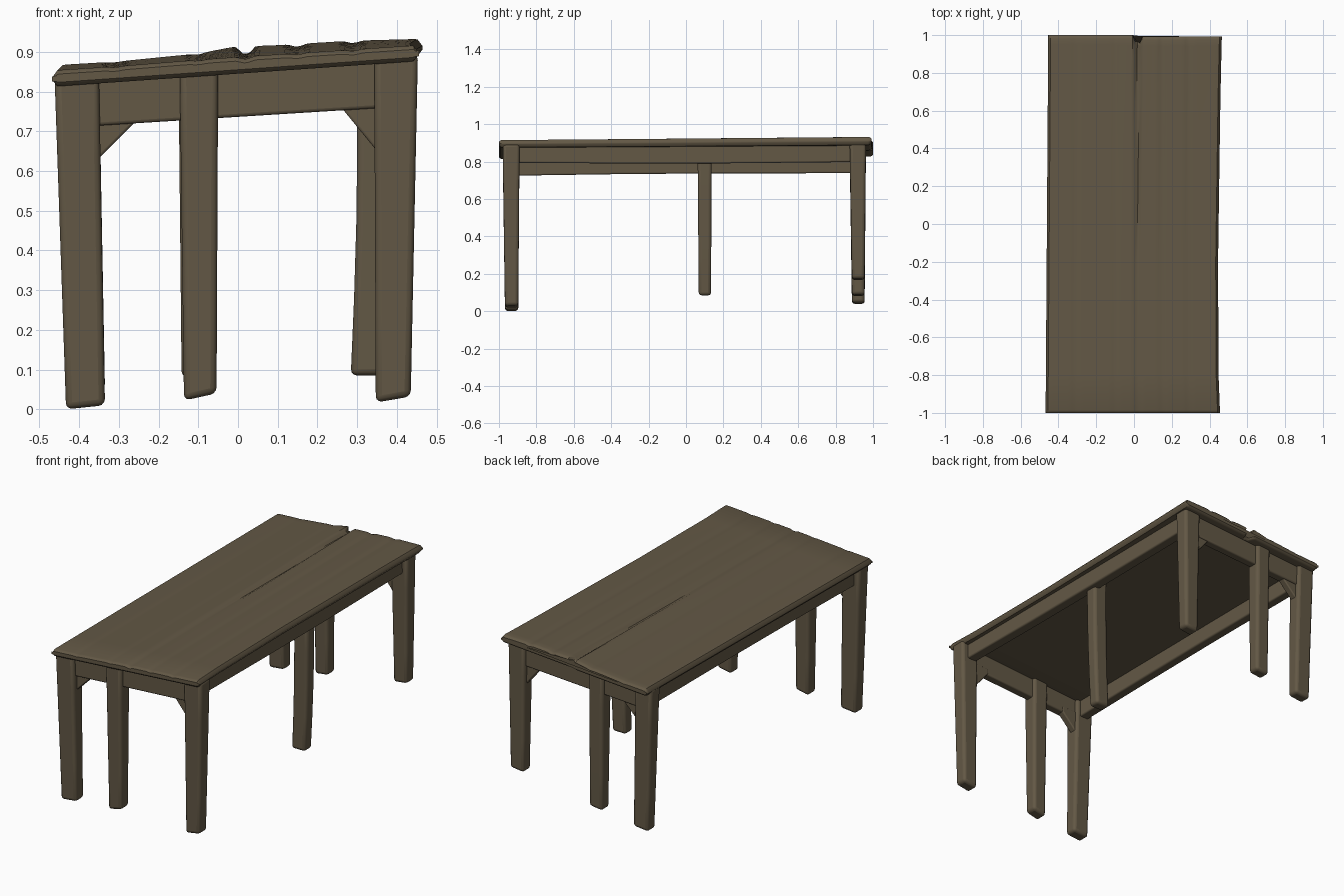
import bpy, bmesh, math
from mathutils import Vector

cube = bpy.data.objects.get("Cube")
if cube:
    bpy.data.objects.remove(cube, do_unlink=True)

wood = bpy.data.materials.new("weathered brown wood")
wood.use_nodes = True
colour = (0.125, 0.098, 0.06, 1)
wood.diffuse_color = colour
bsdf = wood.node_tree.nodes["Principled BSDF"]
bsdf.inputs["Base Color"].default_value = colour
bsdf.inputs["Roughness"].default_value = 0.9


def finish(name, bm, bevel=0.0):
    bmesh.ops.recalc_face_normals(bm, faces=bm.faces)
    mesh = bpy.data.meshes.new(name)
    bm.to_mesh(mesh)
    bm.free()
    mesh.materials.append(wood)
    ob = bpy.data.objects.new(name, mesh)
    bpy.context.collection.objects.link(ob)
    if bevel:
        mod = ob.modifiers.new("soft edges", "BEVEL")
        mod.width, mod.segments, mod.limit_method = bevel, 3, "ANGLE"
        mod.angle_limit = math.radians(40)
    bpy.ops.object.select_all(action="DESELECT")
    ob.select_set(True)
    bpy.context.view_layer.objects.active = ob
    bpy.ops.object.shade_smooth_by_angle(angle=math.radians(40))
    return ob


def loft(name, rings, bevel=0.0):
    """Skin a list of equal point rings and cap both ends."""
    bm = bmesh.new()
    vs = [[bm.verts.new(p) for p in ring] for ring in rings]
    n = len(vs[0])
    for a, b in zip(vs, vs[1:]):
        for i in range(n):
            j = (i + 1) % n
            bm.faces.new((a[i], a[j], b[j], b[i]))
    bm.faces.new(vs[0])
    bm.faces.new(vs[-1])
    return finish(name, bm, bevel)


def interp(pts, x):
    for (x0, z0), (x1, z1) in zip(pts, pts[1:]):
        if x <= x1:
            return z0 + (z1 - z0) * (x - x0) / (x1 - x0)
    return pts[-1][1]


# Table top: warped planks, lofted from the front to the back profile
front_line = [(-.47, .853), (-.3, .864), (-.1, .88), (.03, .889), (.25, .903), (.47, .918)]
back_line = [(-.47, .866), (-.3, .876), (-.1, .896), (-.01, .913), (.1, .917), (.28, .928), (.47, .933)]
seams = [-.47, -.31, -.1, .02, .15, .29, .47]
groove_front = [.003, .003, .007, .004, .004]
groove_back = [.002, .003, .026, .008, .007]


def top_z(x, t):
    z = (1 - t) * interp(front_line, x) + t * interp(back_line, x)
    for s, f, b in zip(seams[1:-1], groove_front, groove_back):
        depth = f + (b - f) * t * t
        z -= depth * max(0, 1 - abs(x - s) / .025)
    return z


def bottom_z(x, t):
    return .845 + .07 * x + .012 * t


COLS = 72
rings = []
for y, pinch in [(-1, .5), (-.994, .15), (-.985, 0), (-.8, 0), (-.5, 0), (-.2, 0), (.1, 0),
                 (.4, 0), (.65, 0), (.85, 0), (.95, 0), (.982, 0), (.993, .15), (1, .5)]:
    t = (y + 1) / 2
    left = -.468 + .014 * t
    right = interp([(-1, .456), (-.9, .448), (-.2, .445), (.7, .458), (1, .465)], y)
    top, low = [], []
    for i in range(COLS + 1):
        u = i / COLS
        x = left + (right - left) * u
        zt, zb = top_z(x, t), bottom_z(x, t)
        edge = min(x - left, right - x)
        r = .018
        inset = r - math.sqrt(max(0, r * r - max(0, r - edge) ** 2))
        p = pinch * .02
        yy = y - (.008 if y > .9 and x > .03 else 0)
        if y > .98 and abs(x - .02) < .02:
            yy -= .035
        top.append((x, yy, zt - inset - p))
        low.append((x, yy, zb + inset * .9 + p))
    rings.append(top + low[::-1])
loft("table_top", rings)


# Legs: tapered posts with softened edges; ranges are x0, x1, y0, y1
def leg(name, top, foot, z_top, z_foot, bend=0.0, slant=0.0):
    rings = []
    for t in (0, .25, .5, .75, 1):
        x0, x1, y0, y1 = [a + (b - a) * t for a, b in zip(top, foot)]
        dx = bend * math.sin(math.pi * t)
        z = z_top + (z_foot - z_top) * t
        k = slant * t
        rings.append([(x0 + dx, y0, z), (x1 + dx, y0, z + k),
                      (x1 + dx, y1, z + k), (x0 + dx, y1, z)])
    loft(name, rings, .016)


FY, FF = (-.98, -.89), (-.968, -.897)
BY, BF = (.875, .962), (.887, .955)
leg("front_right_leg", (-.462, -.35, *FY), (-.433, -.335, *FF), .84, .0, slant=.01)
leg("front_middle_leg", (-.147, -.05, *FY), (-.136, -.054, *FF), .865, .022, slant=.018)
leg("front_left_leg", (.343, .453, *FY), (.347, .435, *FF), .895, .017, slant=.015)
leg("side_left_leg", (.3, .39, .062, .137), (.284, .37, .068, .134), .86, .085, .006)
leg("back_right_leg", (-.455, -.35, *BY), (-.43, -.335, *BF), .85, .038, slant=.01)
leg("back_middle_leg", (-.15, -.06, *BY), (-.142, -.06, *BF), .87, .08, slant=.01)
leg("back_left_leg", (.34, .445, *BY), (.35, .435, *BF), .9, .165, slant=.01)


# Rails under the top: vertical boards from point a to point b
def rail(name, a, b, width, depth_a, depth_b, lift=0.0):
    a, b = Vector(a), Vector(b)
    side = (b - a).cross(Vector((0, 0, 1))).normalized() * width / 2
    rings = []
    for t in (0, .3, .6, 1):
        p = a.lerp(b, t)
        low = p - Vector((0, 0, depth_a + (depth_b - depth_a) * t - lift * math.sin(math.pi * t)))
        rings.append([p - side, p + side, low + side, low - side])
    loft(name, rings, .008)


rail("front_rail", (-.42, -.932, .835), (.41, -.932, .892), .05, .125, .13)
rail("back_rail", (-.42, .918, .845), (.41, .918, .9), .05, .125, .13)
rail("right_rail", (-.4, -.92, .83), (-.4, .91, .842), .055, .105, .104, .005)
rail("left_rail", (.385, -.92, .882), (.385, .91, .892), .06, .088, .094, -.006)


# Corner braces: triangular wedges between legs and end rails
def brace(name, x, y, z, reach, drop):
    rings = []
    for dy in (-.02, .02):
        rings.append([(x, y + dy, z + .03), (x + reach, y + dy, z + .03),
                      (x + reach, y + dy, z), (x + reach * .25, y + dy, z - drop * .75),
                      (x, y + dy, z - drop)])
    loft(name, rings, .006)


for end, y, dz in (("front", -.925, 0), ("back", .915, .01)):
    brace(end + "_right_brace", -.36, y, .722 + dz, .1, .1)
    brace(end + "_left_brace", .35, y, .76 + dz, -.09, .11)
